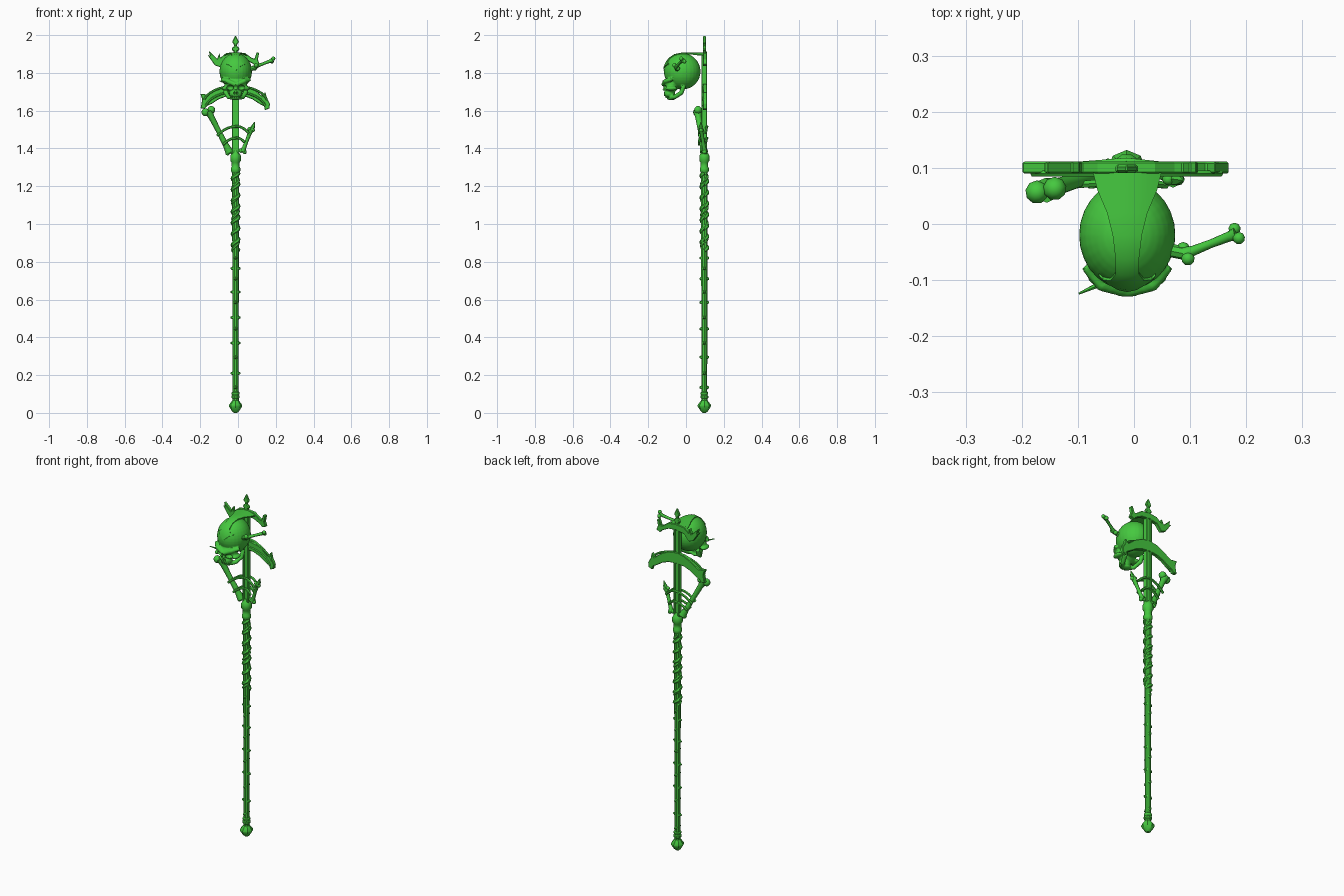
import bpy, bmesh, math
from mathutils import Vector, Matrix

if "Cube" in bpy.data.objects:
    bpy.data.objects.remove(bpy.data.objects["Cube"])

CX, CY = -0.013, 0.097          # staff axis
green = bpy.data.materials.new("green")
green.diffuse_color = (0.06, 0.58, 0.05, 1)
green.use_nodes = True
green.node_tree.nodes["Principled BSDF"].inputs["Base Color"].default_value = green.diffuse_color


def finish(name, bm, smooth=35, bevel=0):
    bmesh.ops.recalc_face_normals(bm, faces=bm.faces)
    me = bpy.data.meshes.new(name)
    bm.to_mesh(me)
    bm.free()
    ob = bpy.data.objects.new(name, me)
    bpy.context.collection.objects.link(ob)
    me.materials.append(green)
    bpy.ops.object.select_all(action='DESELECT')
    ob.select_set(True)
    bpy.context.view_layer.objects.active = ob
    if smooth:
        bpy.ops.object.shade_smooth_by_angle(angle=math.radians(smooth))
    if bevel:
        m = ob.modifiers.new("bevel", 'BEVEL')
        m.width, m.segments, m.limit_method = bevel, 1, 'ANGLE'
    return ob


def rings(bm, loops):
    rows = [[bm.verts.new(p) for p in loop] for loop in loops]
    n = len(rows[0])
    for a, b in zip(rows, rows[1:]):
        for i in range(n):
            bm.faces.new((a[i], a[(i + 1) % n], b[(i + 1) % n], b[i]))
    bm.faces.new(rows[0][::-1])
    bm.faces.new(rows[-1])


def lathe(name, profile, n=10):
    bm = bmesh.new()
    rings(bm, [[(CX + r * math.cos(2 * math.pi * i / n), CY + r * math.sin(2 * math.pi * i / n), z)
                for i in range(n)] for r, z in profile])
    return finish(name, bm)


def sweep(bm, pts, radii, n=8):
    pts = [Vector(p) for p in pts]
    loops = []
    for k, p in enumerate(pts):
        d = (pts[min(k + 1, len(pts) - 1)] - pts[max(k - 1, 0)]).normalized()
        u = d.cross(Vector((0, 1, 0.02))).normalized()
        v = d.cross(u)
        loops.append([p + radii[k] * (math.cos(2 * math.pi * i / n) * u + math.sin(2 * math.pi * i / n) * v)
                      for i in range(n)])
    rings(bm, loops)


def ball(bm, c, r, seg=14):
    r = r if isinstance(r, tuple) else (r, r, r)
    bmesh.ops.create_uvsphere(bm, u_segments=seg, v_segments=max(5, seg * 2 // 3), radius=1,
                              matrix=Matrix.Translation(c) @ Matrix.Diagonal((*r, 1)))


def plate(name, pts, y0, y1, bevel=0.003):
    bm = bmesh.new()
    rings(bm, [[(x, y, z) for x, z in pts] for y in (y0, y1)])
    return finish(name, bm, 0, bevel)


def bone(name, a, b, r, knob_a, knob_b, spread):
    a, b, s = Vector(a), Vector(b), Vector(spread)
    bm = bmesh.new()
    sweep(bm, [a.lerp(b, t) for t in (0, .15, .5, .85, 1)], [r * 1.4, r, r * .85, r, r * 1.4])
    for p, k in ((a, knob_a), (b, knob_b)):
        for sign in (-1, 1):
            if k:
                ball(bm, p + s * sign * k, k, 9)
    return finish(name, bm, 50)


# Shaft, pommel and collar
lathe("pommel", [(.008, 0), (.018, .008), (.035, .034), (.035, .042), (.02, .062), (.014, .07)], 8)
lathe("shaft", [(.017, .06), (.017, .075), (.022, .08), (.022, .09), (.017, .094), (.021, .1),
                (.021, .108), (.016, .113), (.017, .6), (.018, 1.3)])
lathe("collar", [(.018, 1.27), (.025, 1.28), (.025, 1.295), (.02, 1.305), (.021, 1.325), (.028, 1.335),
                 (.028, 1.362), (.022, 1.372), (.012, 1.39)])

# Pyramid studs, alternating front/back and left/right
bm = bmesh.new()
for zs, dirs in (((.82, .71, .585, .445, .295, .135), ((0, 1), (0, -1))),
                 ((.765, .64, .505, .37, .21), ((1, 0), (-1, 0)))):
    for z in zs:
        for dx, dy in dirs:
            d = Vector((dx, dy, 0))
            rot = d.to_track_quat('Z', 'Y').to_matrix().to_4x4()
            bmesh.ops.create_cone(bm, cap_ends=True, segments=6, radius1=.011, radius2=.004, depth=.012,
                                  matrix=Matrix.Translation(Vector((CX, CY, z)) + d * .02) @ rot)
finish("studs", bm, 0)

# Twisted grip wrapping
bm = bmesh.new()
for turns, phase, r, z0, z1 in ((7, 0, .011, .86, 1.27), (5, 2.2, .008, .85, 1.26)):
    N = turns * 12
    sweep(bm, [(CX + .0155 * math.cos(phase + 2 * math.pi * turns * i / N),
                CY + .0155 * math.sin(phase + 2 * math.pi * turns * i / N),
                z0 + (z1 - z0) * i / N) for i in range(N + 1)], [r] * (N + 1), 6)
finish("grip_wrap", bm)

# Flat grooved post above the collar
for name, x, w, y0, y1 in (("post_core", 0, .010, .088, .106), ("post_rail_left", -.013, .006, .083, .111),
                           ("post_rail_right", .013, .006, .083, .111)):
    plate(name, [(CX + x - w, 1.37), (CX + x + w, 1.37), (CX + x + w, 1.90), (CX + x - w, 1.90)], y0, y1, .002)

# Pointed finial
half = [(.012, 1.89), (.010, 1.915), (.021, 1.922), (.018, 1.935), (.007, 1.94), (.008, 1.95), (.019, 1.963)]
plate("finial", [(CX + x, z) for x, z in half] + [(CX, 2.0)] + [(CX - x, z) for x, z in half[::-1]],
      .091, .106, .004)

# Large lower crescent with raised ridge
outer = [(.05, 1.737), (.10, 1.712), (.142, 1.677), (.158, 1.70), (.166, 1.665), (.182, 1.638), (.18, 1.612),
         (.155, 1.602), (.152, 1.622), (.125, 1.637), (.09, 1.66), (.05, 1.675)]
outer_l = [(.05, 1.737), (.10, 1.712), (.145, 1.685), (.187, 1.69), (.176, 1.66), (.18, 1.64), (.185, 1.612),
           (.16, 1.612), (.152, 1.625), (.125, 1.637), (.09, 1.66), (.05, 1.675)]
plate("lower_crescent", [(CX, 1.745)] + [(CX + x, z) for x, z in outer] + [(CX, 1.68)]
      + [(CX - x, z) for x, z in outer_l[::-1]], .09, .111)
bm = bmesh.new()
for off in (.018, -.014):
    arc = [(CX + (.165 + off * .3) * math.sin(a), .09, 1.62 + off + .093 * math.cos(a))
           for a in [math.radians(-78 + 12 * i) for i in range(14)]]
    sweep(bm, arc, [.006] * 14, 6)
finish("crescent_ridges", bm)

# Small forked upper crescent
up_r = [(.05, 1.905), (.085, 1.88), (.10, 1.875), (.112, 1.91), (.125, 1.905), (.118, 1.87), (.128, 1.845),
        (.105, 1.835), (.09, 1.85), (.05, 1.87)]
up_l = [(.05, 1.905), (.08, 1.88), (.085, 1.905), (.097, 1.875), (.142, 1.917), (.135, 1.89), (.148, 1.895),
        (.11, 1.84), (.08, 1.83), (.05, 1.865)]
plate("upper_crescent", [(CX, 1.91)] + [(CX + x, z) for x, z in up_r] + [(CX, 1.875)]
      + [(CX - x, z) for x, z in up_l[::-1]], .09, .111)

# Side bones and the thin arcs that bind them
bone("left_bone", (-.157, .06, 1.598), (-.045, .095, 1.38), .016, .021, .013, (.75, .15, .3))
bone("right_bone", (.07, .08, 1.50), (.025, .098, 1.385), .011, .011, .012, (.8, 0, -.3))
bm = bmesh.new()
sweep(bm, [(.066, .08, 1.49), (.08, .08, 1.515), (.088, .078, 1.54)], [.012, .011, .002], 6)
for y in (.077, .112):
    for w, z, rise in ((.098, 1.468, .048), (.066, 1.42, .035)):
        sweep(bm, [(CX + w * t * (.72 if t > 0 else 1), y - .008 * abs(t), z + rise * (1 - t * t) + .012 * max(t, 0))
                   for t in [i / 5 - 1 for i in range(11)]], [.007] * 11, 6)
finish("binding_arcs", bm, 50)

# Skull: overlapping volumes fused by a remesh
SX, SY, SZ = -.012, -.02, 1.808
bm = bmesh.new()
ball(bm, (SX, SY, SZ), (.086, .097, .096), 28)
ball(bm, (SX, -.08, 1.735), (.06, .04, .042), 20)
ball(bm, (SX, -.088, 1.69), (.034, .03, .024), 16)
ball(bm, (SX, -.078, 1.667), (.03, .024, .012), 16)
sweep(bm, [(SX, -.108, 1.72), (SX, -.123, 1.708)], [.008, .005])
for s in (-1, 1):
    ball(bm, (SX + s * .056, -.078, 1.718), (.018, .032, .012))
    sweep(bm, [(SX + s * .074, -.075, 1.765), (SX + s * .045, -.108, 1.757), (SX, -.12, 1.737)],
          [.010, .013, .012])
    sweep(bm, [(SX + s * .055, -.012, 1.73), (SX + s * .052, -.025, 1.695), (SX + s * .038, -.06, 1.672),
               (SX + s * .01, -.09, 1.667)], [.012, .013, .012, .011])
skull = finish("skull", bm, 0)
m = skull.modifiers.new("fuse", 'REMESH')
m.mode, m.voxel_size = 'VOXEL', .004
m = skull.modifiers.new("soften", 'SMOOTH')
m.factor, m.iterations = .5, 3
bm = bmesh.new()
for s in (-1, 1):
    ball(bm, (SX + s * .031, -.115, 1.722), (.02, .027, .014), 16)
    ball(bm, (SX + s * .007, -.124, 1.694), (.006, .02, .010), 10)
sockets = finish("socket_cutter", bm, 0)
sockets.hide_render = True
m = skull.modifiers.new("sockets", 'BOOLEAN')
m.operation, m.object = 'DIFFERENCE', sockets
bpy.context.view_layer.objects.active = skull
for mod in list(skull.modifiers):
    bpy.ops.object.modifier_apply(modifier=mod.name)
bpy.data.objects.remove(sockets)
bpy.ops.object.select_all(action='DESELECT')
skull.select_set(True)
bpy.ops.object.shade_smooth_by_angle(angle=math.radians(40))

# Teeth
bm = bmesh.new()
for z, y in ((1.681, -.083), (1.671, -.076)):
    for i in range(7):
        a = math.radians(-54 + 18 * i)
        bmesh.ops.create_cube(bm, size=1, matrix=Matrix.Translation((SX + .03 * math.sin(a), y - .029 * math.cos(a), z))
                              @ Matrix.Rotation(a, 4, 'Z') @ Matrix.Diagonal((.008, .008, .009, 1)))
finish("teeth", bm, 0)

# Strap over the crown, flared at both ends and pointed on the forehead
bm = bmesh.new()
top, low = [], []
for v, hw, tip in ((.115, .062, 0), (.08, .053, 0), (.04, .036, 0), (0, .026, 0), (-25, .021, 0),
                   (-45, .021, 0), (-58, .03, 0), (-70, .046, 5), (-74, .05, 14)):
    for rows, k in ((top, 1.045), (low, .98)):
        row = []
        for j in range(-3, 4):
            x = hw * j / 3
            f = math.sqrt(1 - (x / .09) ** 2)
            if v >= 0:
                p = (SX + x, SY + v, SZ + .096 * k * (.5 + .5 * f))
            else:
                t = math.radians(-v + tip * (1 - abs(j) / 1.5))
                p = (SX + x, SY - .097 * k * f * math.sin(t), SZ + .096 * k * f * math.cos(t))
            row.append(p)
        rows.append(row)
rings(bm, [a + b[::-1] for a, b in zip(top, low)])
finish("crown_strap", bm)

# Bone and spike driven into the skull
bone("skull_bone", (.092, -.053, 1.832), (.183, -.017, 1.868), .009, .012, .011, (.35, -.75, .7))
bm = bmesh.new()
sweep(bm, [(.055, -.045, 1.815), (.095, -.053, 1.832)], [.012, .012])
sweep(bm, [(-.045, -.10, 1.742), (-.098, -.124, 1.757)], [.007, .002], 6)
finish("skull_spikes", bm)
